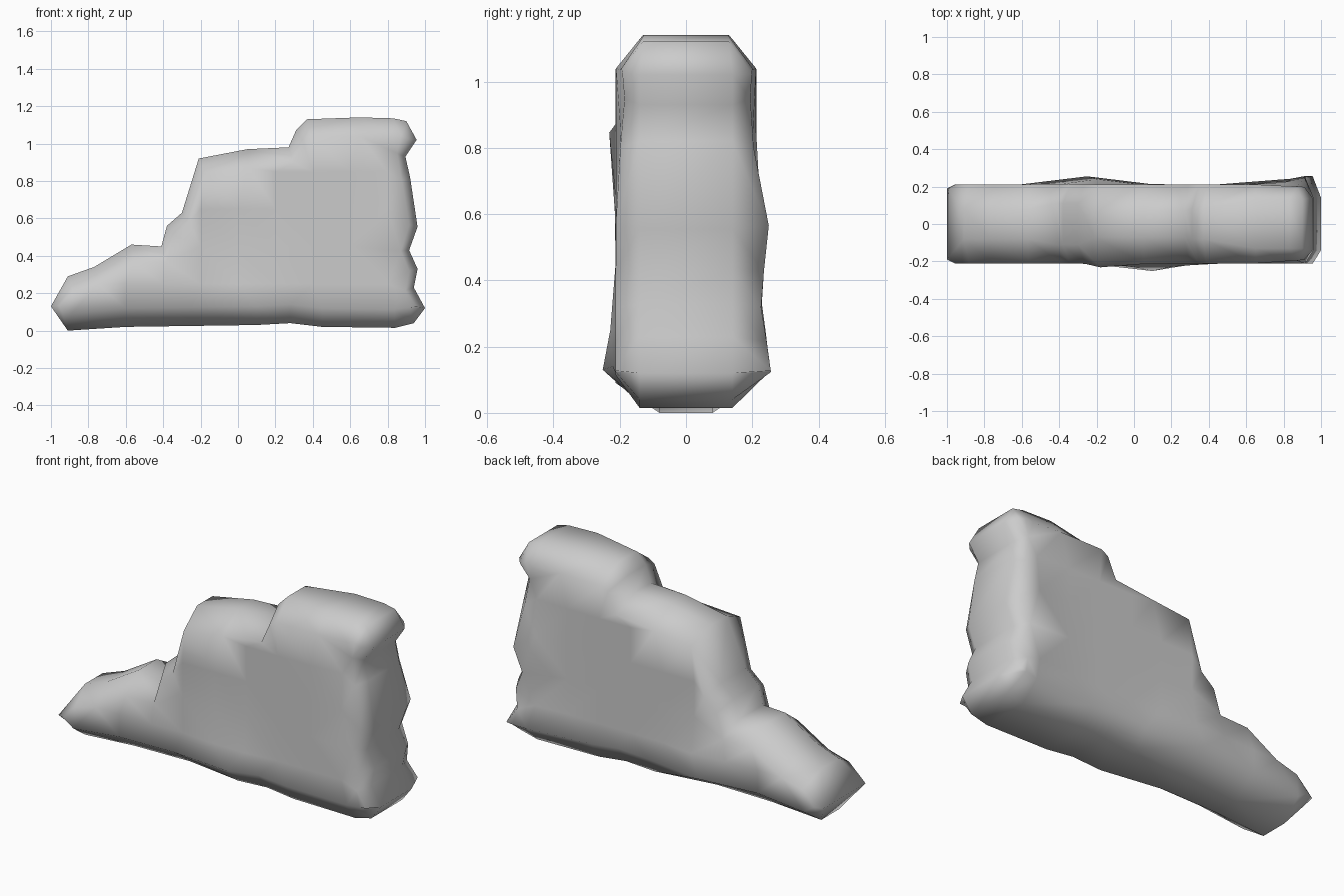
import bpy
import bmesh
import math
from mathutils import Vector
from mathutils.geometry import delaunay_2d_cdt

if "Cube" in bpy.data.objects:
    bpy.data.objects.remove(bpy.data.objects["Cube"], do_unlink=True)


def make_material(name, colour):
    material = bpy.data.materials.new(name)
    material.use_nodes = True
    material.diffuse_color = colour
    shader = material.node_tree.nodes["Principled BSDF"]
    shader.inputs["Base Color"].default_value = colour
    shader.inputs["Roughness"].default_value = 0.8
    return material


# Stepped silhouette, counter-clockwise from the low tip, each stretch with its rim half width
low_tip = (.19, [(-1, .13)])
low_underside = (.08, [(-.91, 0), (-.6, .02), (-.25, .025)])
high_underside = (.14, [(.1, .03), (.28, .04), (.45, .02), (.84, .015)])
ragged_end = (.14, [(.94, .04), (1, .12), (.94, .23), (.96, .33), (.915, .43), (.96, .555),
                    (.92, .82), (.895, .93), (.955, 1.02)])
top_end = (.13, [(.9, 1.12), (.83, 1.135), (.65, 1.14)])
top_corner = (.08, [(.37, 1.13), (.31, 1.07)])
middle_step = (.07, [(.27, .98), (.05, .97), (-.21, .92)])
steep_wall = (.11, [(-.3, .63), (-.38, .56), (-.41, .45)])
low_slope = (.08, [(-.57, .46), (-.77, .34), (-.91, .29)])

sections = [low_tip, low_underside, high_underside, ragged_end, top_end,
            top_corner, middle_step, steep_wall, low_slope]
outline = [Vector(point) for _, points in sections for point in points]
rim_widths = [width for width, points in sections for _ in points]
count = len(outline)

# Swellings and hollows of the broad sides: x, z and amount
front_bulges = [(.1, .15, .04), (-.2, .85, .02), (.9, .93, -.03)]
back_bulges = [(-.23, .15, .045), (.92, .53, .04), (.93, .13, .045), (.9, .93, -.02)]


def outward_normal(index):
    """Average direction out of the silhouette at one corner."""
    here = outline[index]
    before = (here - outline[index - 1]).normalized()
    after = (outline[(index + 1) % count] - here).normalized()
    along = (before + after).normalized()
    return Vector((along.y, -along.x))


def side_depth(point, bulges):
    """Half thickness of the slab at a point on a broad side."""
    depth = 0.212
    for x, z, amount in bulges:
        distance = (point - Vector((x, z))).length
        depth += amount * math.exp(-(distance / 0.15) ** 2)
    return depth


# Border of the broad sides, stepped in from the silhouette
border = []
for corner in range(count):
    normal = outward_normal(corner)
    border.append(outline[corner] - Vector((normal.x * 0.045, normal.y * 0.1)))

# Broad side surface: triangles within the border over a loose grid
grid = [Vector((column * 0.2, row * 0.2 + 0.05)) for column in range(-5, 6) for row in range(6)]
grid = [spot for spot in grid if min((spot - point).length for point in border) > 0.08]
flat_points, _, triangles, sources, _, _ = delaunay_2d_cdt(
    border + grid, [], [list(range(count))], 1, 0.0001)


def make_side(bm, sign, bulges):
    """Build one broad side with its chamfer and return the rim loop."""
    rim = [bm.verts.new((point.x, sign * width, point.y))
           for point, width in zip(outline, rim_widths)]
    side = [bm.verts.new((point.x, sign * side_depth(point, bulges), point.y))
            for point in border]
    placed = {}
    for triangle in triangles:
        for index in triangle:
            if index not in placed:
                origin = min(sources[index], default=count)
                point = flat_points[index]
                placed[index] = side[origin] if origin < count else bm.verts.new(
                    (point.x, sign * side_depth(point, bulges), point.y))
        bm.faces.new([placed[index] for index in triangle])
    bridge(bm, side, rim)
    return rim


def bridge(bm, first, second):
    for index in range(count):
        after = (index + 1) % count
        bm.faces.new((first[index], first[after], second[after], second[index]))


# Rock slab: two chamfered broad sides joined around the rim
bm = bmesh.new()
front_rim = make_side(bm, -1, front_bulges)
back_rim = make_side(bm, 1, back_bulges)
bridge(bm, front_rim, back_rim)
bmesh.ops.recalc_face_normals(bm, faces=bm.faces[:])

mesh = bpy.data.meshes.new("rock_slab")
bm.to_mesh(mesh)
bm.free()
for polygon in mesh.polygons:
    polygon.use_smooth = True

rock = bpy.data.objects.new("rock_slab", mesh)
bpy.context.collection.objects.link(rock)
mesh.materials.append(make_material("stone_grey", (0.6, 0.6, 0.6, 1)))
